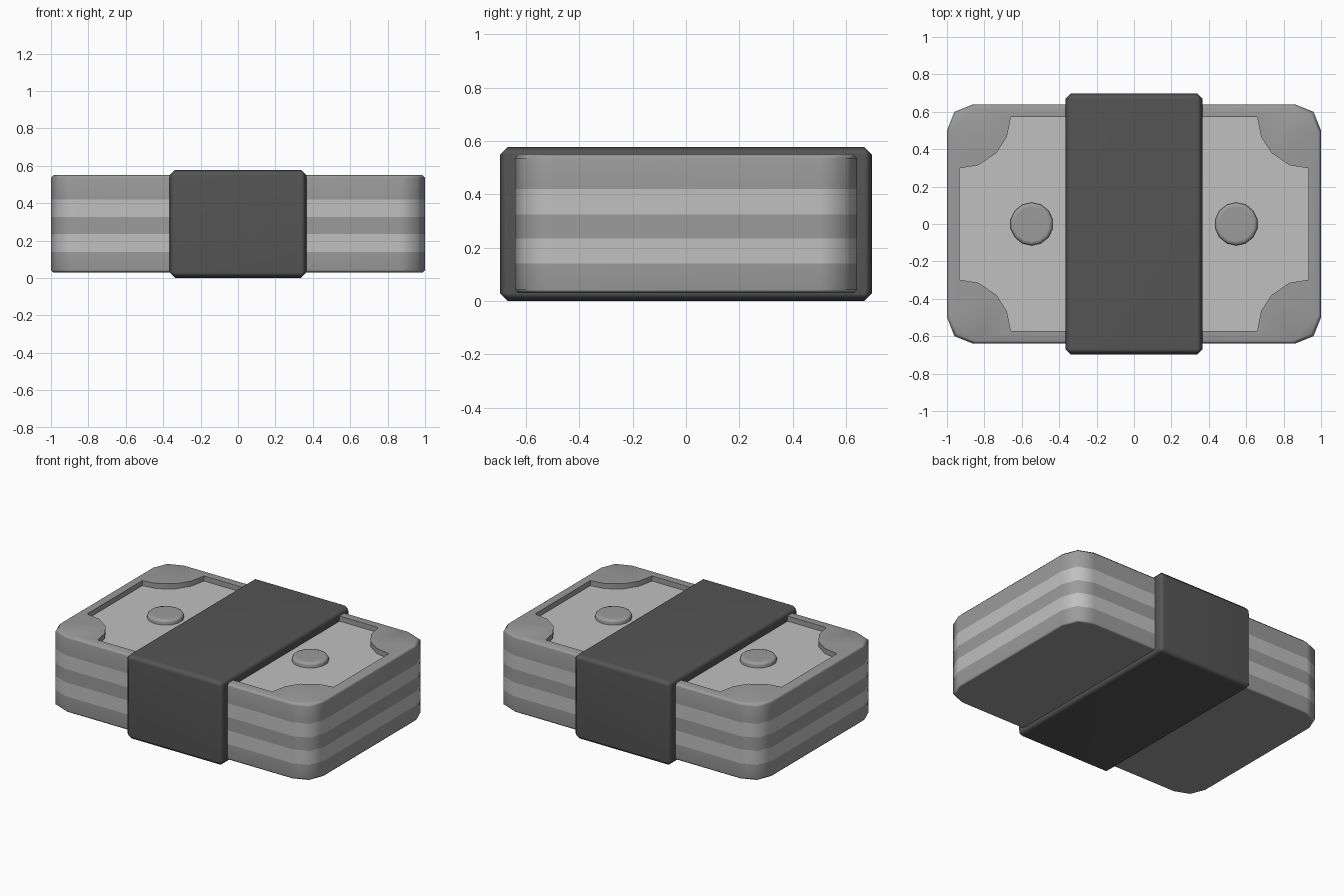
import bpy, bmesh, math

cube = bpy.data.objects.get("Cube")
if cube:
    bpy.data.objects.remove(cube, do_unlink=True)


def material(name, value):
    m = bpy.data.materials.new(name)
    m.use_nodes = True
    colour = (value, value, value, 1)
    m.diffuse_color = colour
    m.node_tree.nodes["Principled BSDF"].inputs["Base Color"].default_value = colour
    return m


mid = material("mid grey", 0.33)
light = material("light grey", 0.53)
dark = material("dark grey", 0.09)


def finish(bm, name, mats, angle=60, weighted=True):
    bmesh.ops.recalc_face_normals(bm, faces=bm.faces)
    mesh = bpy.data.meshes.new(name)
    bm.to_mesh(mesh)
    bm.free()
    obj = bpy.data.objects.new(name, mesh)
    bpy.context.collection.objects.link(obj)
    for m in mats:
        mesh.materials.append(m)
    bpy.ops.object.select_all(action='DESELECT')
    obj.select_set(True)
    bpy.context.view_layer.objects.active = obj
    bpy.ops.object.shade_smooth_by_angle(angle=math.radians(angle))
    if weighted:
        mod = obj.modifiers.new("Even shading", 'WEIGHTED_NORMAL')
        mod.keep_sharp = True
    return obj


def four_corners(pts):
    """Mirror one corner's points into a full counter-clockwise outline."""
    back = pts[::-1]
    return (pts + [(-x, y) for x, y in back] + [(-x, -y) for x, y in pts]
            + [(x, -y) for x, y in back])


def ring(bm, outline, z, inset=0):
    return [bm.verts.new((x * (1 - inset), y * (1 - inset * 1.5), z)) for x, y in outline]


def bridge(bm, a, b):
    n = len(a)
    return [bm.faces.new((a[i], a[(i + 1) % n], b[(i + 1) % n], b[i])) for i in range(n)]


def loop_edges(bm, r):
    return [bm.edges.get((r[i - 1], r[i])) for i in range(len(r))]


# Striped stack with a recessed, scallop-cornered top panel
outer = four_corners([(1, 0.5), (0.96, 0.6), (0.86, 0.64)])
panel = four_corners([(0.932, 0.298), (0.83, 0.315), (0.735, 0.38), (0.68, 0.465), (0.658, 0.573)])
levels = [(0.03, 0.012), (0.042, 0), (0.14, 0), (0.235, 0), (0.325, 0),
          (0.42, 0), (0.535, 0), (0.55, 0.015)]
bm = bmesh.new()
rings = [ring(bm, outer, z, inset) for z, inset in levels]
bm.faces.new(rings[0][::-1])
for i in range(len(rings) - 1):
    for f in bridge(bm, rings[i], rings[i + 1]):
        f.material_index = 1 if i in (2, 4) else 0
lip, floor = ring(bm, panel, 0.55), ring(bm, panel, 0.515)
bridge(bm, lip, floor)
bmesh.ops.triangle_fill(bm, use_beauty=True, normal=(0, 0, 1),
                        edges=loop_edges(bm, rings[-1]) + loop_edges(bm, lip))
bm.faces.new(floor).material_index = 1
finish(bm, "note_stack", [mid, light])

# Raised round studs on the panel
for side, x in (("left", 0.547), ("right", -0.547)):
    bm = bmesh.new()
    circle = [(math.cos(a) * 0.115, math.sin(a) * 0.115)
              for a in (math.tau * (i + 0.5) / 14 for i in range(14))]
    profile = [(0.51, 1), (0.532, 1), (0.543, 0.94), (0.549, 0.8)]
    stud = [[bm.verts.new((x + px * s, py * s, z)) for px, py in circle] for z, s in profile]
    for a, b in zip(stud, stud[1:]):
        bridge(bm, a, b)
    bm.faces.new(stud[0][::-1])
    bm.faces.new(stud[-1])
    finish(bm, side + "_stud", [mid])

# Chamfered band around the middle
bm = bmesh.new()
bmesh.ops.create_cube(bm, size=1)
for v in bm.verts:
    v.co = (v.co.x * 0.734, v.co.y * 1.396, (v.co.z + 0.5) * 0.578)
bmesh.ops.bevel(bm, geom=bm.edges[:], offset=0.03, segments=1, affect='EDGES')
finish(bm, "wrapper_band", [dark])
